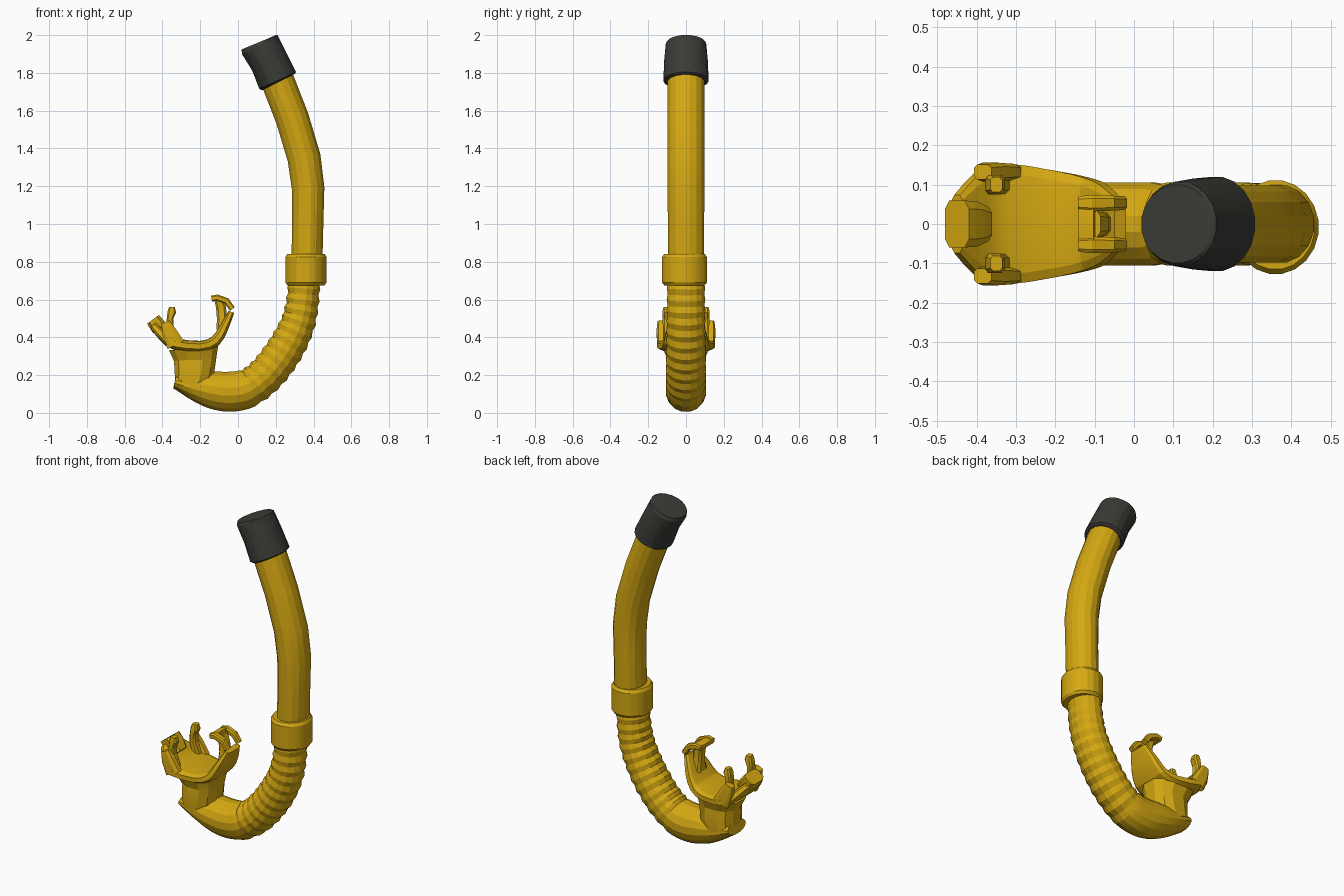
import bpy, bmesh, math
from mathutils import Vector

cube = bpy.data.objects.get("Cube")
if cube:
    bpy.data.objects.remove(cube)


def material(name, colour):
    m = bpy.data.materials.new(name)
    m.use_nodes = True
    m.diffuse_color = (*colour, 1)
    m.node_tree.nodes["Principled BSDF"].inputs["Base Color"].default_value = (*colour, 1)
    return m


yellow = material("yellow rubber", (0.66, 0.39, 0.006))
black = material("black rubber", (0.042, 0.042, 0.036))


def smooth_path(points, steps):
    """Catmull-Rom resampling of station tuples."""
    vs = [Vector(p) for p in points]
    vs = [2 * vs[0] - vs[1]] + vs + [2 * vs[-1] - vs[-2]]
    out = []
    for a, b, c, d in zip(vs, vs[1:], vs[2:], vs[3:]):
        for k in range(steps):
            t = k / steps
            out.append(b + (c - a) * t / 2 + (2 * a - 5 * b + 4 * c - d) * t * t / 2
                       + (3 * b - a - 3 * c + d) * t ** 3 / 2)
    return out + [vs[-2]]


def sweep(name, stations, mat=yellow, sides=16, power=1.0, y=0.0, bend=0.0):
    """Skin rings along an xz path; station = (x, z, half width in y, half thickness)."""
    bm = bmesh.new()
    rings = []
    last = len(stations) - 1
    for i, (x, z, ry, rn) in enumerate(stations):
        a, b = stations[max(i - 1, 0)], stations[min(i + 1, last)]
        t = Vector((b[0] - a[0], 0, b[1] - a[1])).normalized()
        n = Vector((-t.z, 0, t.x))
        ring = []
        for k in range(sides):
            ang = math.tau * (k + 0.5) / sides
            c, s = (math.copysign(abs(f) ** power, f) for f in (math.cos(ang), math.sin(ang)))
            p = Vector((x, y, z)) + n * (rn * s + bend * c * c) + Vector((0, ry * c, 0))
            ring.append(bm.verts.new(p))
        rings.append(ring)
    for r, q in zip(rings, rings[1:]):
        for k in range(sides):
            j = (k + 1) % sides
            bm.faces.new((r[k], r[j], q[j], q[k]))
    bm.faces.new(rings[0])
    bm.faces.new(rings[-1])
    bmesh.ops.recalc_face_normals(bm, faces=bm.faces)
    mesh = bpy.data.meshes.new(name)
    bm.to_mesh(mesh)
    bm.free()
    mesh.materials.append(mat)
    ob = bpy.data.objects.new(name, mesh)
    bpy.context.collection.objects.link(ob)
    bpy.context.view_layer.objects.active = ob
    ob.select_set(True)
    bpy.ops.object.shade_smooth_by_angle(angle=math.radians(18))
    ob.select_set(False)
    return ob


# Upper breathing tube
sweep("upper_tube", [(.365, .78, .098, .083), (.369, 1.02, .098, .085), (.371, 1.19, .1, .088),
                     (.35, 1.35, .1, .09), (.287, 1.56, .1, .09), (.205, 1.77, .1, .09)])

# Dark splash cap on the top end
sweep("top_cap", [(.214, 1.752, .105, .1), (.21, 1.76, .121, .108), (.165, 1.86, .117, .103),
                  (.115, 1.95, .108, .108), (.11, 1.962, .1, .1)], black, 20)

# Collar joining the two tubes
sweep("collar", [(.36, .675, .108, .1), (.36, .69, .12, .11), (.36, .825, .12, .11),
                 (.36, .842, .108, .1)], sides=20, y=-.008)

# Flexible elbow: shallow ribs along the upper bend, smooth at the bottom
bend_path = smooth_path([(.352, .72, .102, .088), (.343, .6, .104, .091), (.322, .49, .105, .096),
                         (.277, .385, .107, .102), (.215, .285, .108, .105), (.14, .195, .108, .105),
                         (.05, .13, .107, .106), (-.045, .112, .107, .108),
                         (-.14, .122, .107, .1), (-.23, .14, .1, .075), (-.335, .165, .085, .036)], 4)
for i, s in enumerate(bend_path):
    if i < 24 and i % 2:
        s[2] -= .005
        s[3] -= .009
sweep("flexible_elbow", [tuple(s) for s in bend_path])

# Mouthpiece stem
sweep("mouthpiece_stem", [(-.25, .15, .1, .09), (-.232, .21, .105, .108), (-.228, .28, .1, .115),
                          (-.235, .345, .125, .135)], sides=12, power=.8)

# Curved lip flange, wide at the right and narrow at the left
sweep("lip_flange", smooth_path([(-.45, .465, .075, .022), (-.395, .405, .135, .028),
                                 (-.335, .365, .158, .032), (-.2, .352, .138, .03),
                                 (-.12, .38, .12, .03), (-.075, .45, .1, .025),
                                 (-.035, .535, .06, .016)], 2), sides=12, power=.6)

# Middle tab on the right rim
sweep("rim_tab", [(-.385, .42, .045, .035), (-.42, .455, .06, .045), (-.45, .495, .062, .04)],
      sides=8, power=.5)

# Raised side lobes and paired bite prongs at the right end
for side, label in ((1, "left"), (-1, "right")):
    sweep("side_lobe_" + label, [(-.33, .36, .022, .05), (-.365, .43, .025, .04),
                                 (-.385, .48, .02, .025)], sides=8, power=.6, y=.132 * side)
    sweep("bite_prong_" + label, [(-.335, .38, .025, .022), (-.36, .45, .026, .02),
                                  (-.36, .5, .026, .018), (-.35, .535, .026, .024),
                                  (-.35, .56, .02, .016)], sides=8, power=.6, y=.1 * side)
    # Ends of the opposite bite bar
    sweep("bite_bar_end_" + label, [(-.14, .605, .018, .016), (-.11, .61, .022, .018),
                                    (-.06, .592, .02, .018), (-.03, .55, .018, .016)],
          sides=8, power=.6, y=.053 * side)

# Left bite stalk and its crossbar
sweep("bite_stalk", [(-.09, .44, .05, .025), (-.085, .5, .03, .028), (-.09, .56, .03, .028),
                     (-.105, .605, .035, .022)], sides=8, power=.6)
sweep("bite_crossbar", [(-.14, .603, .07, .014), (-.1, .61, .068, .016)], sides=8, power=.5)
